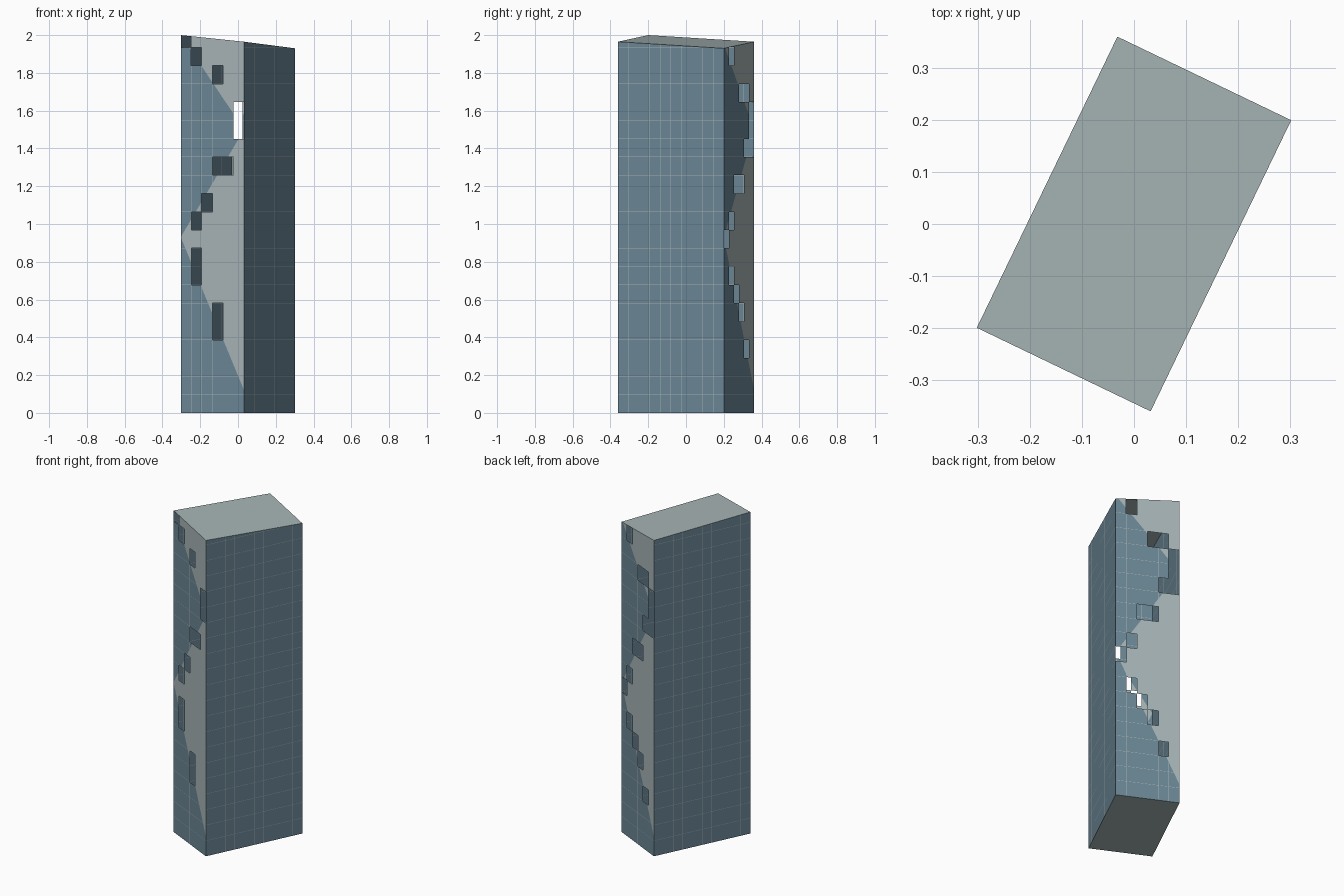
import bpy, bmesh
from mathutils import Vector

cube = bpy.data.objects.get("Cube")
if cube:
    bpy.data.objects.remove(cube)


def material(name, rgb):
    m = bpy.data.materials.new(name)
    m.use_nodes = True
    m.diffuse_color = (*rgb, 1)
    m.node_tree.nodes["Principled BSDF"].inputs["Base Color"].default_value = (*rgb, 1)
    return m


MATERIALS = [material("blue_grey_glass", (0.147, 0.243, 0.305)),
             material("pale_grey_cladding", (0.39, 0.46, 0.47))]
GLASS, CLADDING = 0, 1

# Footprint corners, counter-clockwise, with the heights of the sloping roof
A, B = Vector((-0.303, -0.2, 0)), Vector((0.032, -0.361, 0))
C, D = -A, -B
TOP = {0: 2.0, 1: 1.965, 2: 1.93, 3: 1.965}
CORNERS = [A, B, C, D]
FLOOR = 0.0968      # storey height
LINE = 0.002        # width of the glazing bars


def add_object(name, bm):
    mesh = bpy.data.meshes.new(name)
    bm.to_mesh(mesh)
    bm.free()
    for m in MATERIALS:
        mesh.materials.append(m)
    obj = bpy.data.objects.new(name, mesh)
    bpy.context.collection.objects.link(obj)


def cut(bm, point, normal):
    bmesh.ops.bisect_plane(bm, geom=bm.verts[:] + bm.edges[:] + bm.faces[:],
                           dist=1e-6, plane_co=point, plane_no=normal)


def on_bar(value, step):
    return abs(value - round(value / step) * step) < LINE / 2


def wall(name, i, columns, zigzag=(), holes=()):
    """One glazed sheet: bars on a grid, cladding beyond a zigzag, missing panes."""
    j = (i + 1) % 4
    start, along = CORNERS[i], CORNERS[j] - CORNERS[i]
    length = along.length
    step = length / columns
    bm = bmesh.new()
    outline = [(0, 0, 0), (length, 0, 0), (length, 0, TOP[j]), (0, 0, TOP[i])]
    bm.faces.new([bm.verts.new(p) for p in outline])

    # Cut the grid of bars and the zigzag border
    for side in (-LINE / 2, LINE / 2):
        for k in range(1, columns):
            cut(bm, (k * step + side, 0, 0), (1, 0, 0))
        for k in range(1, 21):
            cut(bm, (0, 0, k * FLOOR + side), (0, 0, 1))
    points = [(u * length, z) for u, z in zigzag]
    legs = list(zip(points, points[1:]))
    for (x1, z1), (x2, z2) in legs:
        cut(bm, (x1, 0, z1), (z1 - z2, 0, x2 - x1))

    # Colour the panes and take out the missing ones
    missing = []
    for f in bm.faces:
        c = f.calc_center_median()
        border = length
        for (x1, z1), (x2, z2) in legs:
            if z2 <= c.z <= z1:
                border = x1 + (x2 - x1) * (z1 - c.z) / (z1 - z2)
        if zigzag and c.z > zigzag[0][1]:
            border = 0
        bar = on_bar(c.x, step) or on_bar(c.z, FLOOR)
        f.material_index = CLADDING if bar or c.x > border else GLASS
        if (int(c.x / step), int(c.z / FLOOR)) in holes:
            missing.append(f)
    bmesh.ops.delete(bm, geom=missing, context='FACES')

    # Stand the sheet on its side of the footprint
    for v in bm.verts:
        v.co = start + along * (v.co.x / length) + Vector((0, 0, v.co.z))
    add_object(name, bm)


def slab(name, points):
    bm = bmesh.new()
    bm.faces.new([bm.verts.new(p) for p in points]).material_index = CLADDING
    add_object(name, bm)


# End walls with zigzag borders; holes are (column, storey)
front_holes = {(0, 20), (1, 19), (3, 18), (5, 16), (5, 15), (3, 13), (4, 13),
               (2, 11), (1, 10), (1, 8), (1, 7), (3, 5), (3, 4)}
back_holes = {(1, 19), (3, 17), (4, 17), (5, 16), (5, 15), (4, 14), (5, 14),
              (2, 12), (3, 12), (1, 10), (0, 9), (1, 7), (2, 6), (3, 5), (4, 3)}
lower = [(1, 1.5), (0, 0.93), (1, 0.12)]
wall("front_wall", 0, 6, [(0, 2.0)] + lower, front_holes)
wall("back_wall", 2, 6, [(0, 1.95)] + lower, back_holes)

# Long glazed sides
wall("left_wall", 1, 10)
wall("right_wall", 3, 10)

# Sloping roof and underside
slab("roof", [p + Vector((0, 0, TOP[i])) for i, p in enumerate(CORNERS)])
slab("underside", CORNERS[::-1])
